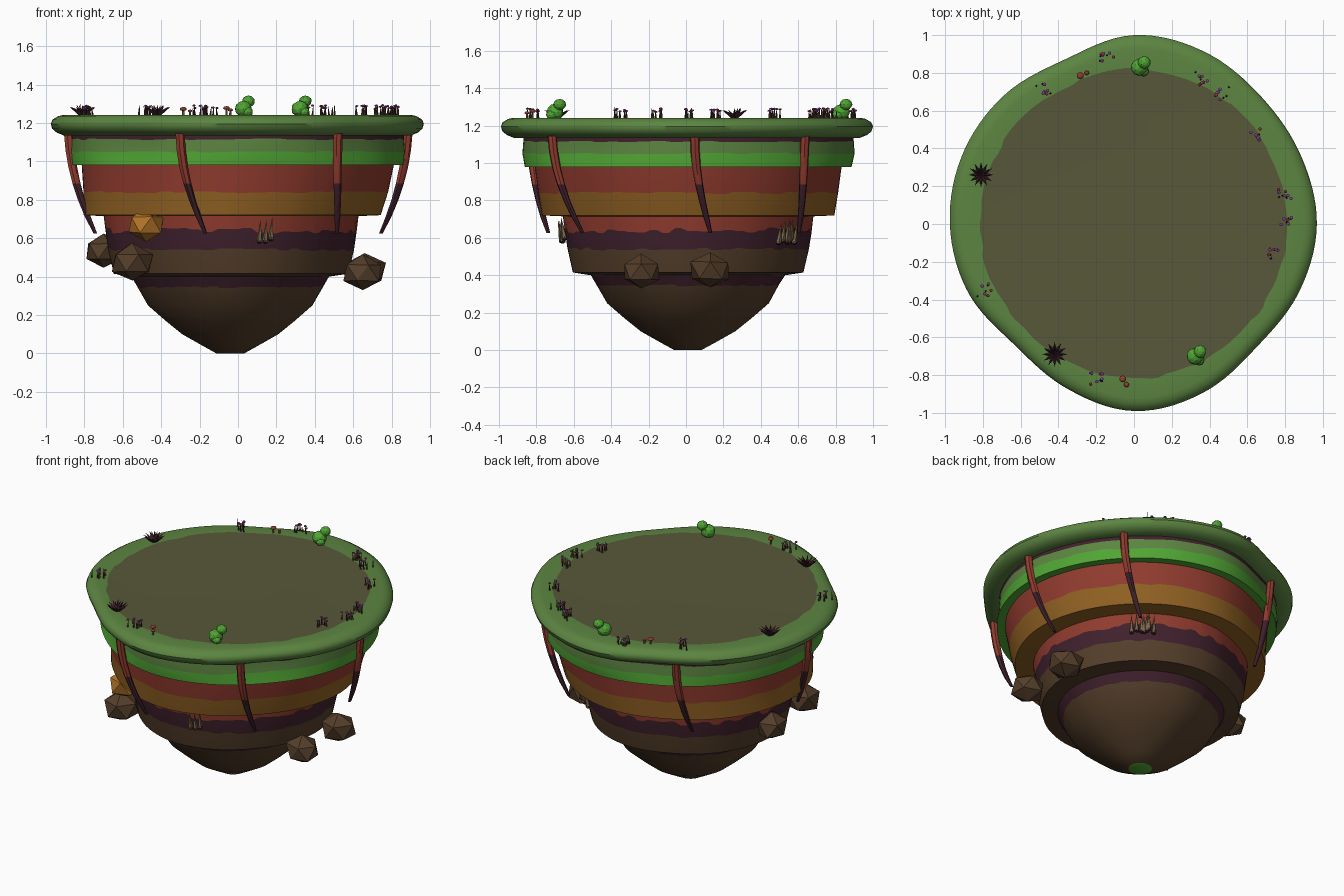
import bpy, bmesh, math, random
from mathutils import Vector, Matrix

if "Cube" in bpy.data.objects:
    bpy.data.objects.remove(bpy.data.objects["Cube"])
random.seed(4)

COLOURS = {"olive_soil": (88, 88, 58), "grass_green": (92, 133, 65), "bright_green": (80, 165, 52),
           "brick_red": (146, 60, 47), "ochre": (145, 97, 35), "dark_purple": (64, 33, 45),
           "brown_earth": (84, 62, 42), "orange_rock": (178, 116, 40), "violet": (150, 70, 175),
           "tan": (125, 105, 75)}
NAMES = list(COLOURS)
SOIL, GRASS, BRIGHT, RED, OCHRE, PURPLE, BROWN, ORANGE, VIOLET, TAN = range(10)
for n, c in COLOURS.items():
    lin = [((v / 255 + 0.055) / 1.055) ** 2.4 for v in c]
    bpy.data.materials.new(n).diffuse_color = (*lin, 1)


def finish(bm, name, smooth=None):
    bmesh.ops.recalc_face_normals(bm, faces=bm.faces)
    me = bpy.data.meshes.new(name)
    used = sorted({f.material_index for f in bm.faces})
    for f in bm.faces:
        f.material_index = used.index(f.material_index)
    bm.to_mesh(me)
    bm.free()
    for i in used:
        me.materials.append(bpy.data.materials[NAMES[i]])
    ob = bpy.data.objects.new(name, me)
    bpy.context.collection.objects.link(ob)
    if smooth:
        bpy.ops.object.select_all(action='DESELECT')
        ob.select_set(True)
        bpy.context.view_layer.objects.active = ob
        bpy.ops.object.shade_smooth_by_angle(angle=math.radians(smooth))
    return ob


# Island outline: radius at 16 equal angles, smoothly interpolated
R = [.968, .955, .953, .985, 1.0, .945, .968, .98, .975, .95, .90, .94, .99, .965, .92, .945]


def outline(a):
    t = (a / (2 * math.pi) * 16) % 16
    i = int(t)
    t -= i
    p, q, r, s = (R[(i + k) % 16] for k in (-1, 0, 1, 2))
    return q + .5 * t * (r - p + t * (2 * p - 5 * q + 4 * r - s + t * (3 * (q - r) + s - p)))


def loft(bm, rings, caps=(None, None)):
    """rings: list of (points, material of the band below)"""
    rows = [[bm.verts.new(p) for p in pts] for pts, m in rings]
    n = len(rows[0])
    for (a, b), (pts, m) in zip(zip(rows, rows[1:]), rings):
        for i in range(n):
            j = (i + 1) % n
            bm.faces.new((a[i], a[j], b[j], b[i])).material_index = m
    for row, m in zip((rows[0], rows[-1]), caps):
        if m is not None:
            bm.faces.new(row).material_index = m


N = 120


def island_ring(z, s, k=1.0, cx=0, cy=0, jag=0.0, rjag=0.0):
    pts = []
    wob = 0
    for i in range(N):
        a = 2 * math.pi * i / N
        if i % 2 == 0:
            wob = random.uniform(-1, 1)
        r = s * .955 * (outline(a) / .955) ** k + rjag * wob
        pts.append((cx + r * math.cos(a), cy + r * math.sin(a), z + jag * wob))
    return pts


# Turf rim with soil top
bm = bmesh.new()
rim = [(1.242, .93), (1.236, .96), (1.218, .99), (1.196, 1.0), (1.17, .992), (1.15, .968), (1.135, .93), (1.14, .86)]
loft(bm, [(island_ring(1.24, .85, .25, rjag=.008), GRASS)] +
     [(island_ring(z, s), GRASS) for z, s in rim], (SOIL, None))
finish(bm, "turf_rim", 40)

# Layered body: height, scale, x shift, jag, colour below
body = [(1.14, .895, 0, 0, PURPLE), (1.115, .895, 0, .004, GRASS), (1.05, .90, 0, .005, BRIGHT),
        (.98, .90, 0, 0, BRIGHT), (.98, .845, 0, 0, RED), (.84, .825, -.01, .006, OCHRE),
        (.72, .805, -.03, 0, OCHRE), (.715, .69, -.035, 0, RED), (.64, .68, -.035, .016, PURPLE),
        (.54, .665, -.035, .008, BROWN), (.415, .635, -.035, 0, BROWN), (.40, .535, -.04, 0, PURPLE),
        (.345, .50, -.04, .005, BROWN), (.25, .445, -.04, 0, BROWN), (.17, .35, -.04, 0, BROWN),
        (.10, .26, -.04, 0, BROWN), (.04, .15, -.04, 0, BROWN), (0, .075, -.04, 0, BROWN)]
bm = bmesh.new()
loft(bm, [(island_ring(z, s, .8 if z > 1 else .4, cx, .01, j), m) for z, s, cx, j, m in body], (None, BRIGHT))
finish(bm, "layered_island_body", 30)


def stalk(bm, path, radii, mats, sides=6):
    rings = []
    for (x, y, z), r, m in zip(path, radii, mats):
        rings.append(([(x + r * math.cos(2 * math.pi * i / sides), y + r * math.sin(2 * math.pi * i / sides), z)
                       for i in range(sides)], m))
    loft(bm, rings, (mats[0], mats[-1]))


def cone(bm, p, q, r, m, sides=5):
    p, q = Vector(p), Vector(q)
    rot = (q - p).to_track_quat('Z', 'Y').to_matrix().to_4x4()
    res = bmesh.ops.create_cone(bm, cap_ends=True, segments=sides, radius1=r, radius2=.0005,
                                depth=(q - p).length, matrix=Matrix.Translation((p + q) / 2) @ rot)
    for f in {f for v in res["verts"] for f in v.link_faces}:
        f.material_index = m


def ball(bm, c, r, m, sub=1, squash=1.0, jitter=0.0):
    res = bmesh.ops.create_icosphere(bm, subdivisions=sub, radius=r)
    for v in res["verts"]:
        v.co *= 1 + random.uniform(-jitter, jitter)
        v.co.z *= squash
        v.co += Vector(c)
    for f in {f for v in res["verts"] for f in v.link_faces}:
        f.material_index = m


# Hanging roots, red at the top and purple below
bm = bmesh.new()
for deg in (250, 306, 3, 46, 121, 183):
    path = []
    for i in range(7):
        t = i / 6
        a = math.radians(deg + 7 * t * t)
        r = .885 - .03 * t - .10 * t * t
        path.append((r * math.cos(a), r * math.sin(a), 1.145 - .52 * t))
    stalk(bm, path, [.025, .025, .024, .022, .019, .016, .010], [RED] * 3 + [PURPLE] * 4, 7)
finish(bm, "hanging_roots", 50)

# Boulders stuck in the lower body
for i, (x, y, z, r, m) in enumerate([(-.48, -.52, .67, .105, ORANGE), (-.55, -.46, .47, .118, BROWN),
                                     (-.70, .08, .53, .105, BROWN), (.66, .13, .425, .118, BROWN),
                                     (.65, -.24, .42, .112, BROWN)]):
    bm = bmesh.new()
    ball(bm, (x, y, z), r, m, 1, .85, .08)
    for v in bm.verts:
        v.co.z = max(v.co.z, z - .09)
    finish(bm, "boulder_%d" % i)

# Small shard clusters on the lower wall
bm = bmesh.new()
for deg, n in ((286, 3), (52, 4), (57, 3)):
    for k in range(n):
        a = math.radians(deg + (k - n / 2) * 2.6)
        d = Vector((math.cos(a), math.sin(a), 0))
        z = .58 + random.uniform(-.01, .02)
        cone(bm, d * .68 + Vector((-.03, 0, z)), d * .70 + Vector((-.03, 0, z + .11)), .016, TAN)
        ball(bm, d * .68 + Vector((-.03, 0, z)), .016, PURPLE)
finish(bm, "wall_shards")

TOP = 1.238
# Flower tufts around the soil edge
bm = bmesh.new()
for x, y in [(-.48, .72), (-.14, .88), (.36, .77), (.47, .69), (.63, .48), (.80, .15), (.81, .02),
             (.74, -.16), (-.79, -.35), (-.20, -.82)]:
    for k in range(9):
        px, py = x + random.uniform(-.04, .04), y + random.uniform(-.035, .035)
        h = random.uniform(.035, .055)
        cone(bm, (px, py, TOP), (px + random.uniform(-.008, .008), py, TOP + h + .006), .006,
             PURPLE if k % 2 else BROWN, 4)
        if k < 6:
            ball(bm, (px, py, TOP + h), .010, RED if k % 3 == 2 else VIOLET, 1, .6)
finish(bm, "flower_tufts")

# Spiky purple rosettes
bm = bmesh.new()
for x, y in ((-.81, .26), (-.42, -.69)):
    for k in range(18):
        a = 2 * math.pi * k / 12
        r, h = (.066, .045) if k < 12 else (.035, .055)
        cone(bm, (x, y, TOP + .004), (x + r * math.cos(a), y + r * math.sin(a), TOP + h), .014, PURPLE, 4)
finish(bm, "spiky_rosettes")

# Red mushrooms
bm = bmesh.new()
for x, y, h, r in ((-.285, .785, .035, .019), (-.25, .80, .025, .012), (-.06, -.82, .04, .018), (-.04, -.85, .03, .014)):
    stalk(bm, [(x, y, TOP + h), (x, y, TOP)], [.005, .006], [TAN, TAN])
    ball(bm, (x, y, TOP + h), r, RED, 2, .55)
finish(bm, "mushrooms", 40)

# Round bright bushes
bm = bmesh.new()
for x, y in ((.04, .84), (.335, -.69)):
    ball(bm, (x - .012, y - .01, TOP + .035), .045, BRIGHT, 2, .95, .04)
    ball(bm, (x + .015, y + .015, TOP + .075), .034, BRIGHT, 2, .9, .04)
    ball(bm, (x + .01, y - .03, TOP + .02), .028, BRIGHT, 2, .9, .04)
finish(bm, "bushes")

for m in bpy.data.materials:
    if m.users and not m.is_grease_pencil:
        m.use_nodes = True
        m.node_tree.nodes["Principled BSDF"].inputs["Base Color"].default_value = m.diffuse_color
